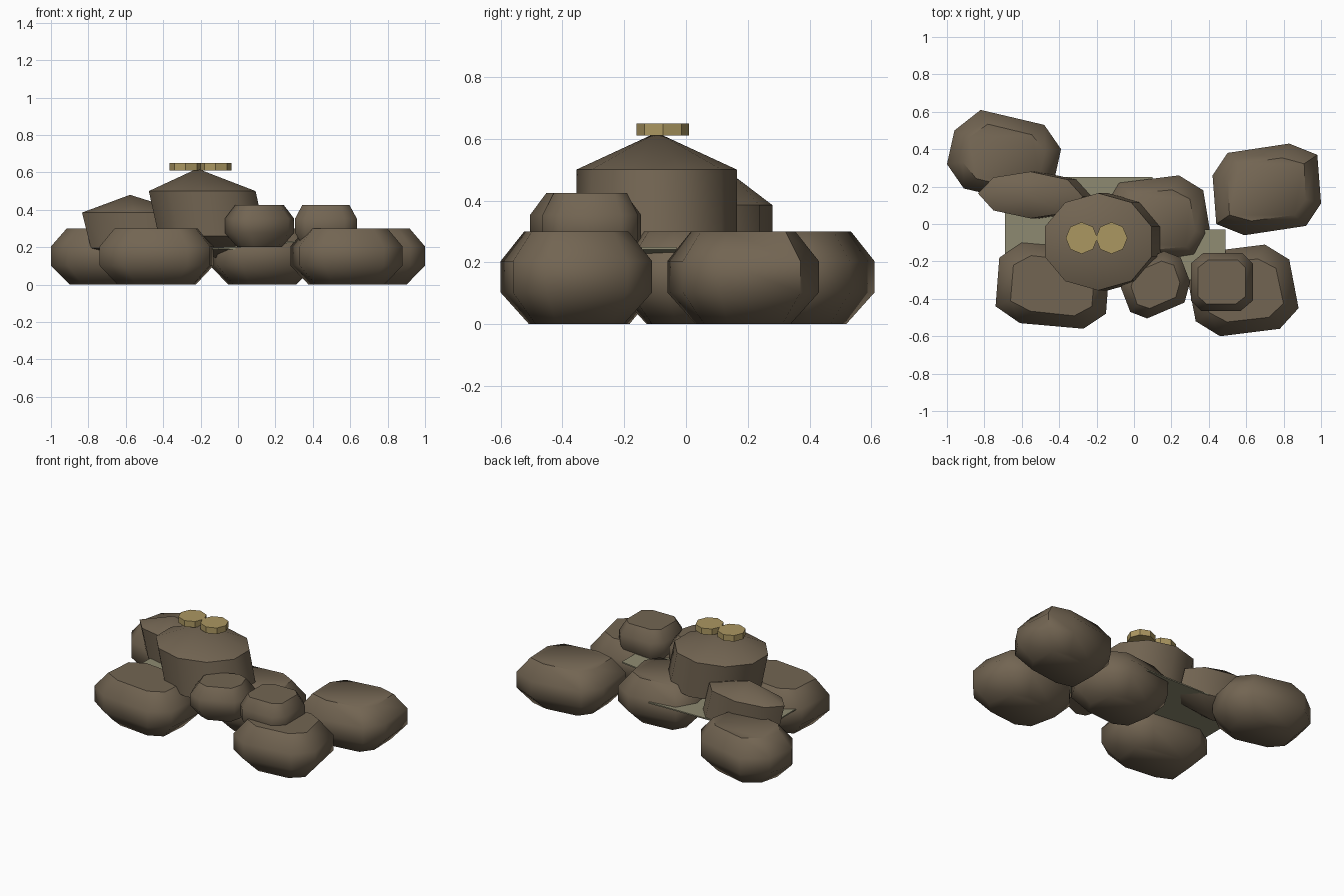
import bpy, bmesh, math
from mathutils import Vector

if "Cube" in bpy.data.objects:
    bpy.data.objects.remove(bpy.data.objects["Cube"], do_unlink=True)


def material(name, color):
    m = bpy.data.materials.new(name)
    m.use_nodes = True
    m.diffuse_color = (*color, 1)
    bsdf = m.node_tree.nodes["Principled BSDF"]
    bsdf.inputs["Base Color"].default_value = (*color, 1)
    bsdf.inputs["Roughness"].default_value = 0.9
    return m


STONE = material("brown stone", (0.17, 0.13, 0.085))
GOLD = material("dull gold", (0.41, 0.31, 0.12))
MOSS = material("grey olive", (0.27, 0.255, 0.165))


def finish(name, bm, mat, angle=None):
    bmesh.ops.recalc_face_normals(bm, faces=bm.faces)
    me = bpy.data.meshes.new(name)
    bm.to_mesh(me)
    bm.free()
    me.materials.append(mat)
    ob = bpy.data.objects.new(name, me)
    bpy.context.collection.objects.link(ob)
    if angle:
        bpy.ops.object.select_all(action='DESELECT')
        ob.select_set(True)
        bpy.context.view_layer.objects.active = ob
        bpy.ops.object.shade_smooth_by_angle(angle=math.radians(angle))
    return ob


def boulder(name, center, half, z0, z1, inset):
    """Eight-sided flat-topped stone; half its outline is given, the rest is point-mirrored."""
    c = Vector(center)
    pts = [Vector(p) - c for p in half]
    pts += [-p for p in pts]
    bm = bmesh.new()
    rings = []
    for t, pull in ((0, inset * 1.2), (0.34, 0), (0.68, 0), (1, inset)):
        ring = []
        for p in pts:
            q = c + p * (1 - pull / p.length)
            ring.append(bm.verts.new((q.x, q.y, z0 + t * (z1 - z0))))
        rings.append(ring)
    for a, b in zip(rings, rings[1:]):
        for i in range(len(a)):
            j = (i + 1) % len(a)
            bm.faces.new((a[i], a[j], b[j], b[i]))
    bm.faces.new(rings[0])
    bm.faces.new(rings[-1])
    finish(name, bm, STONE, 50)


def peaked(name, center, rx, ry, h, shear, sides, turn=0.0):
    """Leaning stone with a point above and below two wide rings."""
    cx, cy, cz = center
    bm = bmesh.new()
    bmesh.ops.create_uvsphere(bm, u_segments=sides, v_segments=3, radius=1)
    for v in bm.verts:
        x, y, z = v.co
        k = 1 / math.sin(math.radians(60))
        x, y, z = x * k * rx, y * k * ry, z * h
        v.co = (cx + x + shear * z, cy + y + turn * x, cz + z)
    finish(name, bm, STONE, 50)


# Ground boulders
boulder("back_right_boulder", (-0.695, 0.36),
        [(-0.82, 0.61), (-0.48, 0.53), (-0.39, 0.40), (-0.43, 0.22)], 0, 0.3, 0.085)
boulder("back_left_boulder", (0.71, 0.185),
        [(0.83, 0.43), (0.98, 0.37), (1.0, 0.11), (0.92, -0.01)], 0, 0.3, 0.085)
boulder("front_left_boulder", (0.58, -0.355),
        [(0.70, -0.11), (0.83, -0.19), (0.88, -0.45), (0.78, -0.56)], 0, 0.3, 0.085)
boulder("front_right_boulder", (-0.435, -0.33),
        [(-0.15, -0.48), (-0.27, -0.56), (-0.61, -0.53), (-0.74, -0.44)], 0, 0.3, 0.085)
boulder("middle_boulder", (0.13, 0.02),
        [(0.24, 0.26), (0.37, 0.18), (0.41, -0.06), (0.34, -0.18)], 0, 0.3, 0.085)

# Smaller stones lying on top
boulder("front_stone", (0.115, -0.325),
        [(-0.07, -0.34), (-0.02, -0.47), (0.07, -0.505), (0.27, -0.42)], 0.2, 0.425, 0.055)
boulder("left_stone", (0.47, -0.31),
        [(0.37, -0.155), (0.58, -0.155), (0.635, -0.21), (0.635, -0.41)], 0.2, 0.425, 0.045)
peaked("peak_stone", (-0.165, -0.095, 0.38), 0.3, 0.26, 0.24, -0.22, 10)
peaked("leaning_slab", (-0.53, 0.155, 0.29), 0.28, 0.125, 0.19, -0.25, 8, -0.03)


def sheet(name, x0, x1, y0, y1, z0, z1):
    """Thin ground sheet, z0 on its right side rising to z1 on its left."""
    bm = bmesh.new()
    bmesh.ops.create_cube(bm, size=1)
    for v in bm.verts:
        s, t = v.co.x + 0.5, v.co.y + 0.5
        v.co = (x0 + s * (x1 - x0), y0 + t * (y1 - y0),
                z0 + s * (z1 - z0) + v.co.z * 0.008)
    finish(name, bm, MOSS)


# Sheets wedged between the stones
sheet("back_sheet", -0.69, 0.10, -0.2, 0.25, 0.2, 0.19)
sheet("front_sheet", -0.14, 0.49, -0.3, -0.03, 0.19, 0.245)

# Coins on the peak
for name, x in (("right_coin", -0.28), ("left_coin", -0.12)):
    bm = bmesh.new()
    bmesh.ops.create_cone(bm, cap_ends=True, segments=8, radius1=0.085,
                          radius2=0.085, depth=0.04)
    bmesh.ops.translate(bm, verts=bm.verts, vec=(x, -0.075, 0.63))
    finish(name, bm, GOLD)
